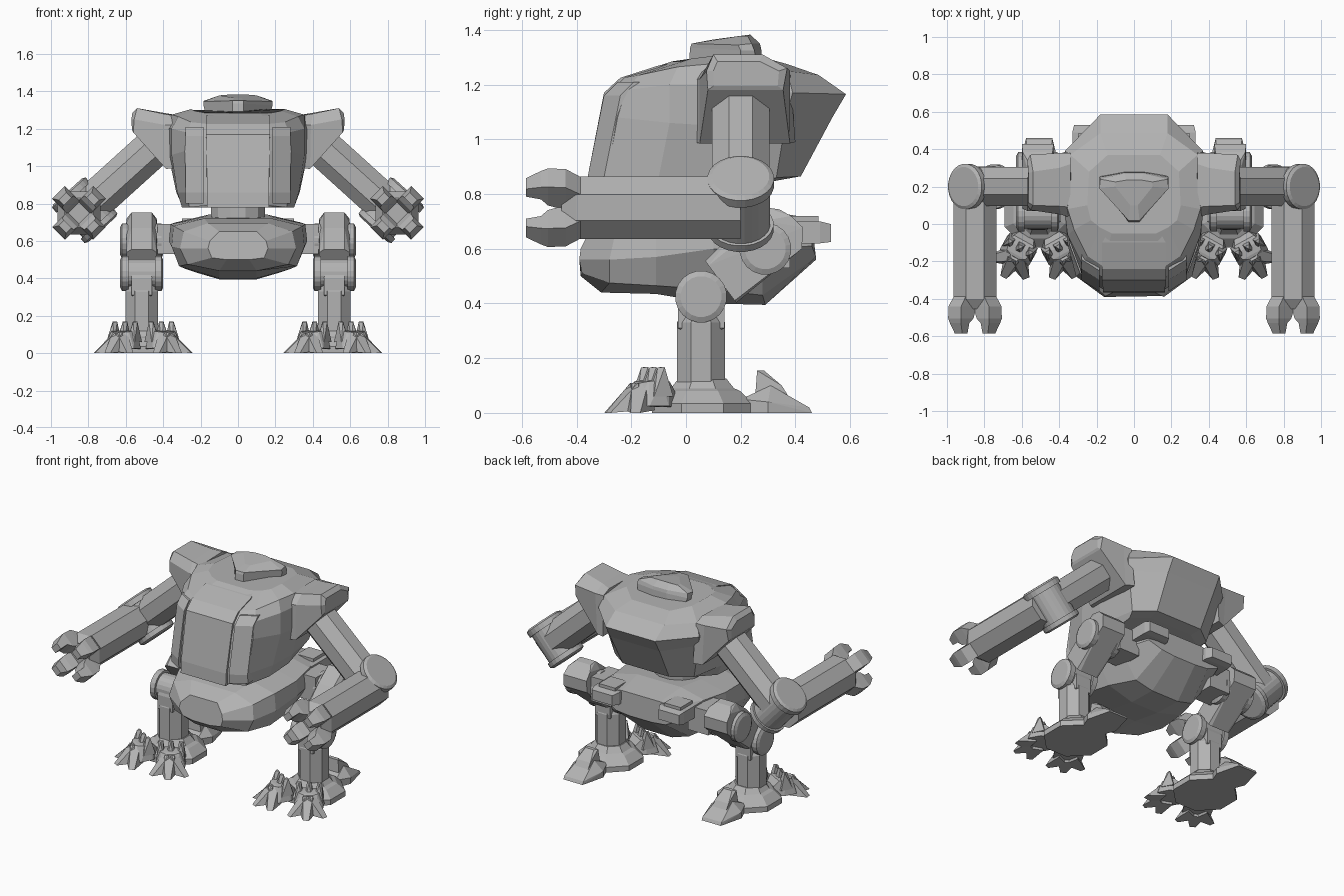
import bpy, bmesh, math
from mathutils import Vector

grey = bpy.data.materials.new("plain grey")
grey.diffuse_color = (0.45, 0.45, 0.45, 1)


def finish(name, bm, mirror):
    bmesh.ops.recalc_face_normals(bm, faces=bm.faces)
    me = bpy.data.meshes.new(name)
    bm.to_mesh(me)
    bm.free()
    me.materials.append(grey)
    ob = bpy.data.objects.new(name, me)
    bpy.context.collection.objects.link(ob)
    if mirror:
        ob.modifiers.new("mirror", 'MIRROR').use_mirror_merge = False
    return ob


def loft(name, rings, mirror=False):
    """Skin equal-length closed rings and cap both ends."""
    bm = bmesh.new()
    vr = [[bm.verts.new(p) for p in r] for r in rings]
    n = len(vr[0])
    for a, b in zip(vr, vr[1:]):
        for i in range(n):
            j = (i + 1) % n
            bm.faces.new((a[i], a[j], b[j], b[i]))
    bm.faces.new(vr[0])
    bm.faces.new(vr[-1])
    return finish(name, bm, mirror)


def hull(name, pts, mirror=False):
    bm = bmesh.new()
    for p in pts:
        bm.verts.new(p)
    bmesh.ops.convex_hull(bm, input=bm.verts)
    junk = [v for v in bm.verts if not v.link_faces]
    bmesh.ops.delete(bm, geom=junk, context='VERTS')
    bmesh.ops.dissolve_limit(bm, angle_limit=0.02, verts=bm.verts, edges=bm.edges)
    return finish(name, bm, mirror)


def turned(name, centre, axis, profile, n, mirror=True, twist=0.5):
    """Lathe (distance, radius) pairs about an axis."""
    c, a = Vector(centre), Vector(axis).normalized()
    u = Vector((0, 1, 0)) if abs(a.y) < 0.9 else Vector((1, 0, 0))
    v = a.cross(u)
    rings = []
    for t, r in profile:
        angs = [2 * math.pi * (i + twist) / n for i in range(n)]
        rings.append([c + a * t + (u * math.cos(k) + v * math.sin(k)) * r for k in angs])
    return loft(name, rings, mirror)


def sym(half):
    """Close a half outline by reflecting it in x."""
    return half + [(-x, y, z) for x, y, z in reversed(half)]


def box(x0, x1, y0, y1, z0, z1):
    return [(x, y, z) for x in (x0, x1) for y in (y0, y1) for z in (z0, z1)]


# Torso: horizontal rings, front to back
loft("torso", [sym(r) for r in (
    [(.16, -.35, .79), (.26, -.29, .78), (.30, -.10, .78), (.30, .10, .79), (.27, .28, .84), (.16, .34, .855)],
    [(.17, -.345, .86), (.275, -.29, .86), (.325, -.10, .86), (.33, .10, .86), (.29, .33, .86), (.17, .42, .865)],
    [(.17, -.31, 1.08), (.285, -.25, 1.08), (.355, -.06, 1.06), (.37, .10, 1.05), (.35, .37, 1.10), (.18, .535, 1.08)],
    [(.17, -.28, 1.17), (.275, -.22, 1.18), (.355, -.06, 1.20), (.375, .10, 1.20), (.37, .39, 1.17), (.18, .585, 1.165)],
    [(.16, -.23, 1.225), (.25, -.17, 1.235), (.32, -.03, 1.265), (.355, .08, 1.275), (.34, .37, 1.25), (.18, .485, 1.235)],
    [(.12, -.05, 1.285), (.18, -.02, 1.285), (.23, .02, 1.295), (.25, .10, 1.305), (.24, .28, 1.30), (.14, .37, 1.275)])])
# Chest plate and its flanking ribs
hull("chest_plate", [(s * x, y, z) for s in (1, -1) for x, y, z in (
    (.165, -.365, .78), (.165, -.36, .86), (.17, -.30, 1.17), (.17, -.24, 1.225),
    (.17, -.10, 1.27), (.12, -.01, 1.285), (.16, -.1, .78), (.14, -.08, 1.1))])
hull("chest_rib", [(x, y + d, z) for x, dy in ((.185, 0), (.28, .06)) for d in (0, .06)
                   for y, z in ((-.355 + dy, .80), (-.36 + dy, .86), (-.30 + dy, 1.16), (-.25 + dy, 1.21))], True)
# Head
loft("head", [sym(r) for r in (
    [(.03, .01, 1.27), (.17, .20, 1.27), (.17, .26, 1.27), (.05, .28, 1.27)],
    [(.03, .015, 1.335), (.185, .20, 1.325), (.185, .25, 1.325), (.05, .275, 1.33)],
    [(.03, .02, 1.35), (.185, .19, 1.345), (.18, .24, 1.35), (.05, .27, 1.35)],
    [(.02, .10, 1.365), (.10, .20, 1.378), (.10, .225, 1.378), (.04, .235, 1.383)])])
# Waist
turned("waist", (0, .08, .66), (0, 0, 1), [(0, .15), (.22, .15)], 12, False)

# Pelvis: rings along its length
loft("pelvis", [sym(r) for r in (
    [(.06, -.385, .50), (.14, -.38, .51), (.16, -.39, .56), (.15, -.385, .60), (.10, -.36, .65)],
    [(.10, -.31, .44), (.27, -.28, .475), (.31, -.28, .56), (.29, -.26, .65), (.16, -.26, .695)],
    [(.10, -.11, .435), (.315, -.11, .465), (.355, -.11, .57), (.345, -.11, .68), (.18, -.11, .72)],
    [(.10, .10, .40), (.28, .10, .45), (.37, .10, .60), (.36, .10, .69), (.18, .10, .73)],
    [(.10, .29, .395), (.22, .28, .43), (.34, .28, .60), (.33, .28, .70), (.16, .28, .74)],
    [(.08, .475, .56), (.18, .475, .57), (.27, .46, .61), (.27, .46, .69), (.14, .47, .71)])])
hull("rear_pod", box(.15, .33, .30, .49, .62, .70) + box(.17, .32, .50, .53, .625, .69), True)
hull("rear_pod_top", box(.18, .30, .36, .485, .69, .72), True)
hull("hip_mount", box(.28, .43, .20, .38, .53, .69), True)

# Shoulder guard and arm
loft("shoulder_guard", [
    [(.33, .03, .99), (.33, .03, 1.22), (.34, .09, 1.27), (.34, .32, 1.275), (.34, .38, 1.25), (.33, .40, .99)],
    [(.385, .05, .985), (.39, .05, 1.22), (.40, .095, 1.28), (.40, .30, 1.285), (.40, .38, 1.25), (.385, .38, .985)],
    [(.56, .08, 1.18), (.555, .075, 1.25), (.54, .10, 1.31), (.54, .28, 1.31), (.555, .37, 1.26), (.56, .355, 1.18)],
    [(.567, .10, 1.195), (.57, .10, 1.25), (.565, .115, 1.285), (.565, .27, 1.285), (.57, .34, 1.25), (.567, .335, 1.195)]], True)
axis = Vector((.67, 0, .74))
along = Vector((.74, 0, -.67))
elbow = Vector((.82, .2, .765))
turned("upper_arm", elbow, -along, [(0, .113), (.55, .113)], 8)
turned("elbow_joint", elbow, axis, [(-.14, .10), (-.13, .12), (-.10, .12), (-.10, .108), (.09, .108),
                                    (.09, .122), (.125, .122), (.135, .105)], 24)
hand = Vector((.85, 0, .75))
turned("forearm", hand, (0, -1, 0), [(-.2, .124), (.40, .124), (.455, .085)], 8)
# Four fingers, set on the diagonals
for k in range(4):
    ang = math.radians(45 + 90 * k)
    rad = Vector((math.cos(ang), 0, math.sin(ang)))
    tan = Vector((-math.sin(ang), 0, math.cos(ang)))
    rings = []
    for y, r0, r1, w in ((-.38, .03, .11, .045), (-.44, .035, .152, .048), (-.505, .06, .155, .048),
                         (-.53, .085, .148, .042), (-.585, .085, .125, .028)):
        rings.append([hand + rad * r + tan * t + Vector((0, y, 0))
                      for r, t in ((r0, -w), (r1, -w), (r1, w), (r0, w))])
    loft("finger", rings, True)

# Leg: thigh block, hip and knee joints, shin
knee, hip = Vector((.515, .055, .425)), Vector((.515, .29, .60))
d = (hip - knee).normalized()
n = Vector((0, -d.z, d.y))
hull("thigh", [knee + d * t + n * w + Vector((s * x, 0, 0)) for s in (1, -1) for x, t, w in (
    (.08, .09, -.085), (.06, .09, -.095), (.08, .09, .075), (.055, .09, .095), (.08, .44, .04), (.055, .42, .085),
    (.055, .385, .12), (.08, .35, .085), (.055, .25, .118), (.085, .40, -.08), (.085, .45, -.02))], True)
for nm, c in (("hip_joint", hip), ("knee_joint", knee)):
    turned(nm, c, (1, 0, 0), [(-.115, .075), (-.105, .095), (-.07, .095), (-.07, .08), (.07, .08),
                              (.07, .095), (.105, .095), (.115, .075)], 20)
hull("knee_fork", box(.46, .57, -.03, .14, .31, .40) + box(.47, .56, -.01, .12, .3, .46), True)
turned("shin", (.515, .055, .08), (0, 0, 1), [(0, .095), (.25, .095), (.28, .08)], 8)

# Foot: sole, ankle and three toes
foot = Vector((.507, .06, 0))
turned("foot_base", foot, (0, 0, 1), [(0, .20), (.035, .20), (.08, .15), (.09, .125), (.125, .095)], 8)


def spot(deg, r, w, z):
    """Point at radius r and sideways offset w along a toe direction."""
    a = math.radians(deg)
    return foot + Vector((math.sin(a) * r + math.cos(a) * w, math.sin(a) * w - math.cos(a) * r, z))


for deg in (-29, 29):
    hull("front_toe", [spot(deg, r, s * w, z) for s in (1, -1) for r, w, z in (
        (.14, .055, .02), (.14, .045, .08), (.19, .09, .025), (.27, .09, .025), (.31, .045, .025),
        (.17, .06, .115), (.21, .07, .12), (.255, .055, .115), (.27, .025, .11))], True)
    # Splayed nails reaching the ground, each with an upright spike behind
    for turn in (-52, 0, 52):
        ca, sa = math.cos(math.radians(turn)), math.sin(math.radians(turn))
        nail = lambda f, w, z: spot(deg, .255 + f * ca - w * sa, f * sa + w * ca, z)
        hull("toe_nail", [nail(.03, -.055, 0.01), nail(.03, .055, 0.01), nail(.14, -.018, 0), nail(.14, .018, 0),
                          nail(.03, -.03, .11), nail(.03, .03, .11), nail(.07, 0, .07), nail(0, 0, .10)], True)
        side = sa / .79
        hull("toe_spike", [spot(deg, r, side * .062 + w, z) for r, w, z in (
            (.17, -.025, .06), (.17, .025, .06), (.25, -.025, .06), (.25, .025, .06),
            (.20, -.014, .168), (.20, .014, .168), (.222, 0, .165))], True)
hull("rear_toe", [foot + Vector((s * x, y, z)) for s in (1, -1) for x, y, z in (
    (.07, .14, 0), (.07, .14, .05), (.11, .24, 0), (.11, .24, .04), (.07, .40, 0), (.07, .39, .02),
    (.05, .25, .10))], True)
hull("rear_toe_fin", [foot + Vector((s * x, y, z)) for s in (1, -1) for x, y, z in (
    (.06, .19, .02), (.045, .20, .155), (.03, .225, .155), (.05, .29, .10), (.05, .34, .02))], True)
